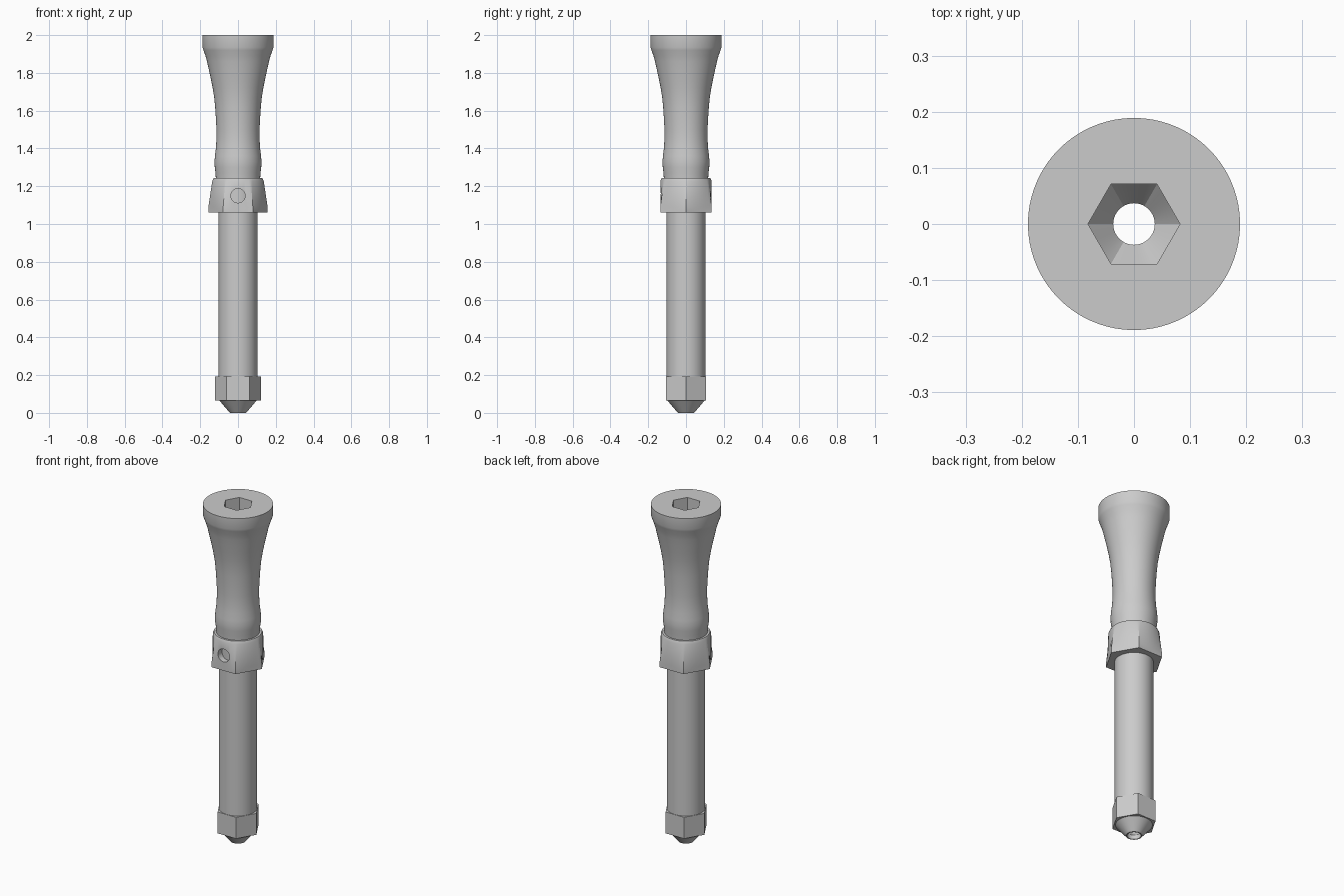
import bpy, bmesh, math

if "Cube" in bpy.data.objects:
    bpy.data.objects.remove(bpy.data.objects["Cube"])

SEG = 72  # multiple of six so hexagon corners land on vertices
steel = bpy.data.materials.new("grey_steel")
steel.diffuse_color = (0.6, 0.6, 0.6, 1)
steel.use_nodes = True
steel.node_tree.nodes["Principled BSDF"].inputs["Base Color"].default_value = steel.diffuse_color


def ring(z, r, hexagonal):
    """Points of a circle, or of a hexagon with corner radius r and corners on x."""
    pts = []
    for i in range(SEG):
        a = 2 * math.pi * i / SEG
        k = r
        if hexagonal:
            k = r * math.cos(math.pi / 6) / math.cos(a % (math.pi / 3) - math.pi / 6)
        pts.append((k * math.cos(a), k * math.sin(a), z))
    return pts


def loft(name, sections, closed=False):
    """Skin sections (z, radius, hexagonal); outside runs up, inside runs down."""
    bm = bmesh.new()
    rows = [[bm.verts.new(p) for p in ring(*s)] for s in sections]
    pairs = list(zip(rows, rows[1:]))
    if closed:
        pairs.append((rows[-1], rows[0]))
    for a, b in pairs:
        for i in range(SEG):
            j = (i + 1) % SEG
            bm.faces.new((a[i], a[j], b[j], b[i]))
    me = bpy.data.meshes.new(name)
    bm.to_mesh(me)
    bm.free()
    ob = bpy.data.objects.new(name, me)
    bpy.context.collection.objects.link(ob)
    me.materials.append(steel)
    return ob


def smooth(ob, angle=25):
    bpy.ops.object.select_all(action='DESELECT')
    ob.select_set(True)
    bpy.context.view_layer.objects.active = ob
    bpy.ops.object.shade_smooth_by_angle(angle=math.radians(angle))


C, H = False, True

# flared grip, flat top with hexagonal socket opening
grip = [(1.235, 0.117), (1.27, 0.119), (1.30, 0.123), (1.33, 0.1245), (1.36, 0.122),
        (1.40, 0.117), (1.45, 0.114), (1.50, 0.114), (1.56, 0.117), (1.62, 0.121),
        (1.67, 0.126), (1.72, 0.134), (1.77, 0.144), (1.82, 0.155), (1.86, 0.164),
        (1.89, 0.172), (1.92, 0.183), (1.935, 0.188), (2.0, 0.189)]
handle = loft("handle", [(z, r, C) for z, r in grip] + [(2.0, 0.082, H)])

# long hexagonal bore, funnelling into the round hole in the tip
bore = loft("bore", [(2.0, 0.082, H), (0.075, 0.082, H), (0.025, 0.037, C), (0, 0.037, C)])

# round shaft, running up inside the collar
shaft = loft("shaft", [(0.185, 0.103, C), (1.24, 0.103, C)])

# collar: hexagonal skirt blending into a round, chamfered top
collar_rings = [(1.06, 0.157, H), (1.09, 0.157, H), (1.228, 0.136, C), (1.243, 0.129, C),
                (1.243, 0.101, C), (1.06, 0.101, C)]
collar = loft("collar", collar_rings, closed=True)

# round locking hole in the front of the collar
bpy.ops.mesh.primitive_cylinder_add(vertices=32, radius=0.038, depth=0.2,
                                    location=(0, -0.15, 1.15),
                                    rotation=(math.pi / 2, 0, 0))
cutter = bpy.context.object
cutter.name = "collar_hole_cutter"
cutter.data.materials.append(steel)
cutter.hide_render = True
cutter.hide_set(True)
cut = collar.modifiers.new("hole", 'BOOLEAN')
cut.operation, cut.object, cut.solver = 'DIFFERENCE', cutter, 'EXACT'
bpy.context.view_layer.objects.active = collar
bpy.ops.object.modifier_apply(modifier="hole")
bpy.data.objects.remove(cutter)

# hexagonal foot and hollow conical tip
foot = loft("hex_foot", [(0.065, 0.096, C), (0.065, 0.121, H), (0.192, 0.121, H), (0.192, 0.102, C)])
tip = loft("tip", [(0, 0.037, C), (0, 0.043, C), (0.066, 0.099, C)])

for part in (handle, bore, shaft, collar, foot, tip):
    smooth(part)
